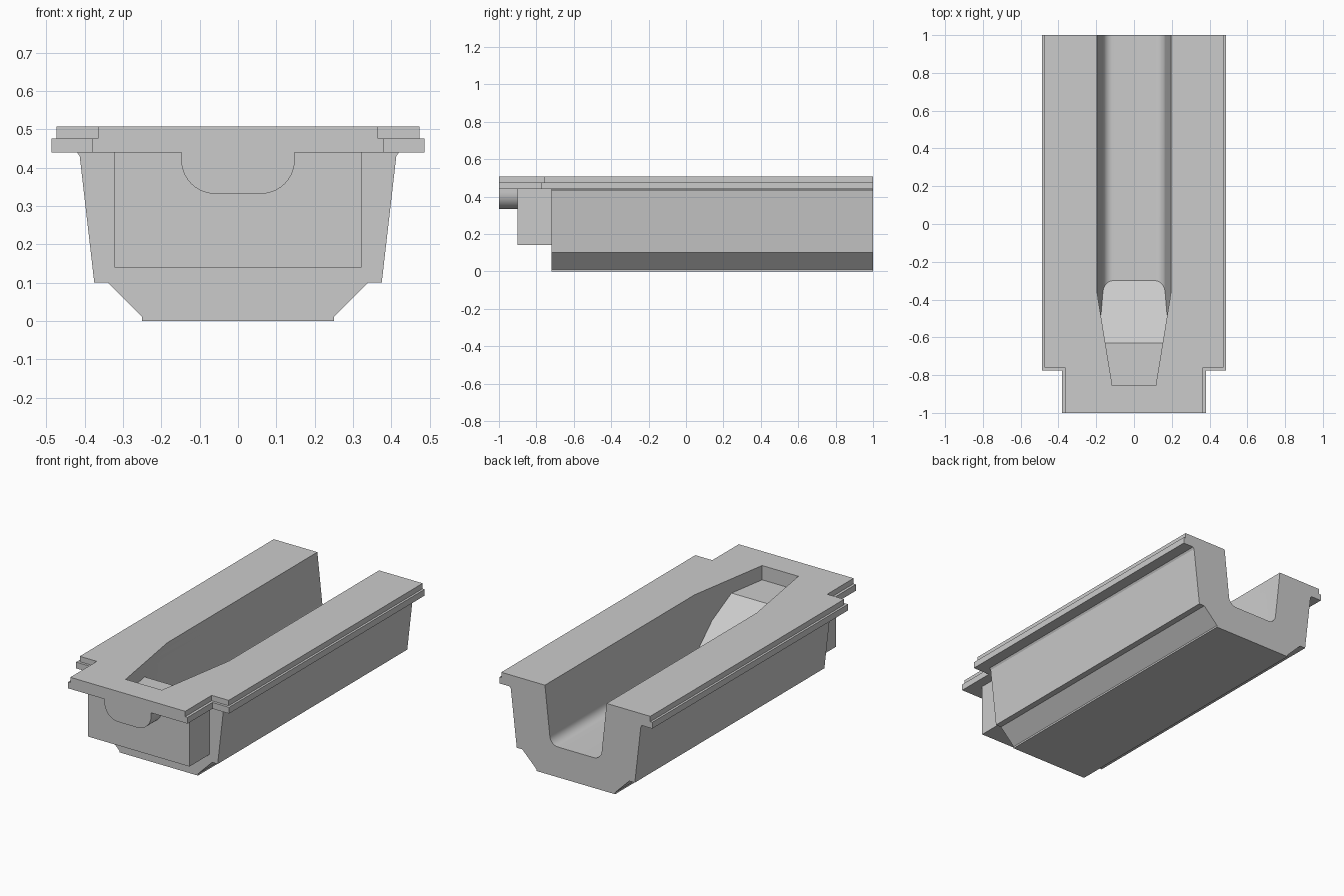
import bpy, bmesh, math
from mathutils import Vector

cube = bpy.data.objects.get("Cube")
if cube:
    bpy.data.objects.remove(cube, do_unlink=True)

grey = bpy.data.materials.new("plain grey")
grey.use_nodes = True
grey.diffuse_color = (0.6, 0.6, 0.6, 1)
grey.node_tree.nodes["Principled BSDF"].inputs["Base Color"].default_value = (0.6, 0.6, 0.6, 1)


def prism(name, points, axis, start, end):
    """Extrude a flat outline along the given axis."""
    place = {"x": lambda a, b, t: (t, a, b),
             "y": lambda a, b, t: (a, t, b),
             "z": lambda a, b, t: (a, b, t)}[axis]
    shift = Vector(place(0, 0, end - start))
    bm = bmesh.new()
    face = bm.faces.new([bm.verts.new(place(a, b, start)) for a, b in points])
    extruded = bmesh.ops.extrude_face_region(bm, geom=[face], use_keep_orig=True)
    moved = [g for g in extruded["geom"] if isinstance(g, bmesh.types.BMVert)]
    bmesh.ops.translate(bm, verts=moved, vec=shift)
    bmesh.ops.recalc_face_normals(bm, faces=bm.faces)
    mesh = bpy.data.meshes.new(name)
    bm.to_mesh(mesh)
    bm.free()
    mesh.materials.append(grey)
    obj = bpy.data.objects.new(name, mesh)
    bpy.context.collection.objects.link(obj)
    return obj


def mirrored(half):
    """Close a right-hand outline with its mirror image."""
    return half + [(-a, b) for a, b in reversed(half)]


def fillet(cx, cz, rx, rz, first, last, steps=10):
    angles = [math.radians(first + (last - first) * i / steps) for i in range(steps + 1)]
    return [(cx + rx * math.cos(t), cz + rz * math.sin(t)) for t in angles]


def activate(obj):
    bpy.ops.object.select_all(action="DESELECT")
    obj.select_set(True)
    bpy.context.view_layer.objects.active = obj


def combine(obj, other, operation):
    mod = obj.modifiers.new(operation.lower(), "BOOLEAN")
    mod.operation = operation
    mod.solver = "EXACT"
    mod.object = other
    activate(obj)
    bpy.ops.object.modifier_apply(modifier=mod.name)


# Trough body with chamfered keel, side ledges and a small flare under the rim
body = prism("trough_body", mirrored([
    (0.25, 0), (0.25, 0.01), (0.34, 0.1), (0.375, 0.1), (0.413, 0.43), (0.42, 0.44)]),
    "y", -0.72, 1)

# Front block and the rounded tongue under the front of the rim
block = prism("front_block", mirrored([(0.322, 0.14), (0.322, 0.44)]), "y", -0.9, -0.72)
tongue = prism("front_tongue", mirrored(
    fillet(0.06, 0.42, 0.088, 0.088, -90, 0) + [(0.148, 0.44)]), "y", -1, -0.9)


# Two stepped rim plates with a narrower front end
def rim(name, wide, narrow, notch, low, high):
    return prism(name, mirrored([(narrow, -1), (narrow, notch), (wide, notch), (wide, 1)]),
                 "z", low, high)


lower_rim = rim("lower_rim", 0.486, 0.38, -0.775, 0.44, 0.476)
upper_rim = rim("upper_rim", 0.473, 0.365, -0.76, 0.476, 0.507)

# Channel hollow: U section, limited by the tapered outline and the ramp
floor = 0.174
hollow = prism("channel_cutter", mirrored(
    fillet(0.113, floor + 0.052, 0.052, 0.052, -90, -6) + [(0.196, 0.507), (0.208, 0.617)]),
    "y", -1.2, 1.2)
outline = prism("outline_cutter", mirrored([
    (0.115, -0.855), (0.196, -0.36), (0.25, -0.36), (0.25, 1.1)]), "z", 0.05, 0.6)
ramp = prism("ramp_cutter", [
    (-0.3, floor), (-0.63, 0.425), (-1.3, 0.425), (-1.3, 0), (-0.3, 0)], "x", -0.4, 0.4)
combine(hollow, outline, "INTERSECT")
combine(hollow, ramp, "DIFFERENCE")

parts = [body, block, tongue, lower_rim, upper_rim]
for part in (body, block, lower_rim, upper_rim):
    combine(part, hollow, "DIFFERENCE")
for part in parts:
    activate(part)
    bpy.ops.object.shade_smooth_by_angle(angle=math.radians(25))

for helper in (hollow, outline, ramp):
    bpy.data.objects.remove(helper, do_unlink=True)
